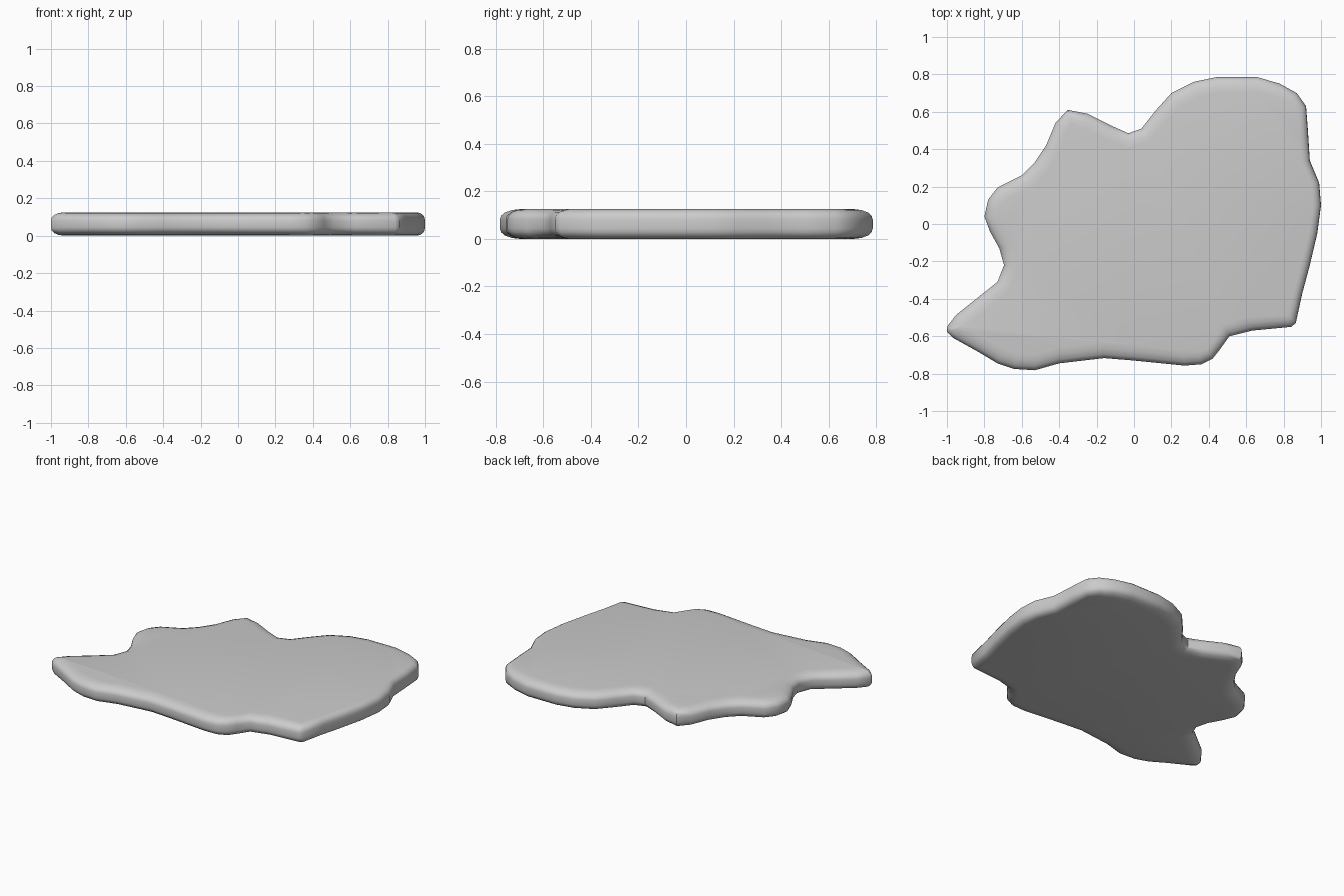
import bpy, bmesh
from mathutils import Vector

if "Cube" in bpy.data.objects:
    bpy.data.objects.remove(bpy.data.objects["Cube"])

# Outline of the slab seen from above, clockwise from the left tip
OUTLINE = [
    (-1.0, -.55), (-.95, -.485), (-.85, -.405), (-.73, -.31), (-.695, -.22),
    (-.72, -.13), (-.77, -.04), (-.80, .04), (-.78, .13), (-.73, .195),
    (-.60, .26), (-.53, .33), (-.47, .42), (-.42, .54), (-.355, .61),
    (-.25, .59), (-.12, .525), (-.03, .485), (.04, .51), (.11, .60),
    (.20, .70), (.32, .76), (.44, .785), (.66, .785), (.78, .75),
    (.87, .70), (.92, .63), (.93, .50), (.94, .34), (.99, .22),
    (1.0, .10), (.98, -.05), (.94, -.22), (.90, -.37), (.865, -.53),
    (.84, -.55), (.63, -.57), (.51, -.60), (.46, -.67), (.42, -.72),
    (.36, -.75), (.27, -.757), (0, -.73), (-.16, -.717), (-.40, -.745),
    (-.53, -.782), (-.64, -.775), (-.73, -.745), (-.83, -.685),
    (-.965, -.61), (-1.0, -.575)]

# Rounded rim cross-section: inset fraction, height
RIM = [(1, 0), (.6, .004), (.25, .014), (.06, .028), (0, .044),
       (0, .081), (.06, .097), (.25, .111), (.6, .121), (1, .125)]

pts = [Vector(p) for p in OUTLINE]
n = len(pts)

# Inward offsets: wide soft rim, tighter on the right side
offsets = []
for i in range(n):
    a = (pts[i] - pts[i - 1]).normalized()
    b = (pts[(i + 1) % n] - pts[i]).normalized()
    t = (a + b).normalized()
    inward = Vector((t.y, -t.x))
    width = .045 if inward.x < -.6 else .085
    offsets.append(inward * width)
for _ in range(2):
    offsets = [(offsets[i - 1] + 2 * offsets[i] + offsets[(i + 1) % n]) / 4
               for i in range(n)]

# Slab: stacked rings joined by quads, closed by flat caps
bm = bmesh.new()
rings = [[bm.verts.new((*(p + o * f), z)) for p, o in zip(pts, offsets)]
         for f, z in RIM]
for lo, hi in zip(rings, rings[1:]):
    for i in range(n):
        j = (i + 1) % n
        bm.faces.new((lo[i], lo[j], hi[j], hi[i]))
caps = [bm.faces.new(rings[0]), bm.faces.new(rings[-1])]
bmesh.ops.recalc_face_normals(bm, faces=bm.faces[:])
bmesh.ops.triangulate(bm, faces=caps)

mesh = bpy.data.meshes.new("stone_slab")
bm.to_mesh(mesh)
bm.free()
slab = bpy.data.objects.new("stone_slab", mesh)
bpy.context.collection.objects.link(slab)
bpy.context.view_layer.objects.active = slab
slab.select_set(True)
bpy.ops.object.shade_smooth_by_angle(angle=0.7)
